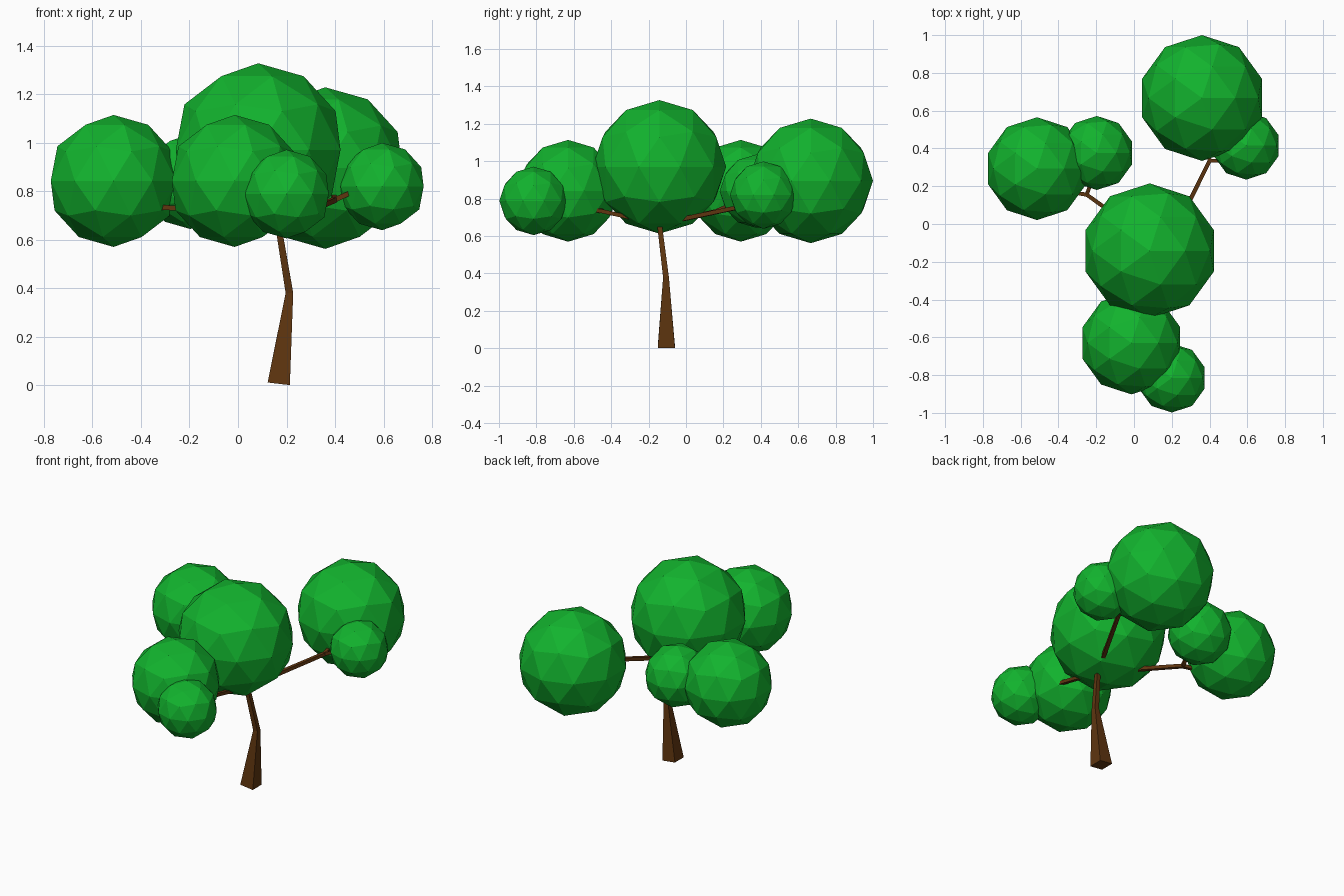
import bpy, bmesh
from mathutils import Vector

if "Cube" in bpy.data.objects:
    bpy.data.objects.remove(bpy.data.objects["Cube"])


def material(name, rgb):
    m = bpy.data.materials.new(name)
    m.diffuse_color = (*rgb, 1)
    m.use_nodes = True
    m.node_tree.nodes["Principled BSDF"].inputs["Base Color"].default_value = m.diffuse_color
    return m


green = material("leaf_green", (0.006, 0.45, 0.027))
brown = material("bark_brown", (0.115, 0.036, 0.005))


def foliage(name, center, radius):
    bpy.ops.mesh.primitive_ico_sphere_add(subdivisions=2, radius=radius, location=center)
    ob = bpy.context.object
    ob.name = name
    ob.data.materials.append(green)


def limb(name, points, widths):
    """Square, tapering tube along a path."""
    pts = [Vector(p) for p in points]
    bm = bmesh.new()
    rings = []
    for i, p in enumerate(pts):
        d = (pts[min(i + 1, len(pts) - 1)] - pts[max(i - 1, 0)]).normalized()
        first = (pts[-1] - pts[0]).normalized()
        ref = Vector((0, 1, 0)) if abs(first.z) > 0.7 else Vector((0, 0, 1))
        u = d.cross(ref).normalized()
        v = u.cross(d)
        h = widths[i] / 2
        rings.append([bm.verts.new(p + u * a * h + v * b * h)
                      for a, b in ((-1, -1), (1, -1), (1, 1), (-1, 1))])
    for r, s in zip(rings, rings[1:]):
        for k in range(4):
            bm.faces.new((r[k], r[(k + 1) % 4], s[(k + 1) % 4], s[k]))
    bm.faces.new(rings[0])
    bm.faces.new(rings[-1])
    bmesh.ops.recalc_face_normals(bm, faces=bm.faces)
    me = bpy.data.meshes.new(name)
    bm.to_mesh(me)
    bm.free()
    me.materials.append(brown)
    bpy.context.collection.objects.link(bpy.data.objects.new(name, me))


# Leaf clusters
for name, center, radius in (
    ("crown_foliage", (0.083, -0.142, 0.97), 0.357),
    ("left_foliage_large", (-0.513, 0.293, 0.842), 0.272),
    ("left_foliage_small", (-0.197, 0.376, 0.84), 0.196),
    ("back_foliage_large", (0.36, 0.667, 0.895), 0.333),
    ("back_foliage_small", (0.594, 0.415, 0.819), 0.18),
    ("front_foliage_large", (-0.014, -0.63, 0.842), 0.272),
    ("front_foliage_small", (0.2, -0.815, 0.788), 0.183),
):
    foliage(name, center, radius)

# Trunk, bent at mid height
fork = (0.165, -0.142, 0.665)
limb("trunk", [(0.168, -0.105, 0.006), (0.212, -0.107, 0.38), fork, (0.14, -0.15, 0.8)],
     [0.092, 0.031, 0.025, 0.02])

# Main branches, each splitting into two twigs
for side, node, twigs in (
    ("left", (-0.25, 0.155, 0.73), ((-0.4, 0.18, 0.737), (-0.21, 0.27, 0.78))),
    ("back", (0.4, 0.335, 0.765), ((0.53, 0.335, 0.822), (0.38, 0.5, 0.8))),
    ("front", (0.165, -0.45, 0.733), ((0.06, -0.58, 0.8), (0.19, -0.7, 0.765))),
):
    limb(side + "_branch", [fork, node], [0.024, 0.021])
    for i, tip in enumerate(twigs):
        limb(f"{side}_twig_{i + 1}", [node, tip], [0.021, 0.018])
